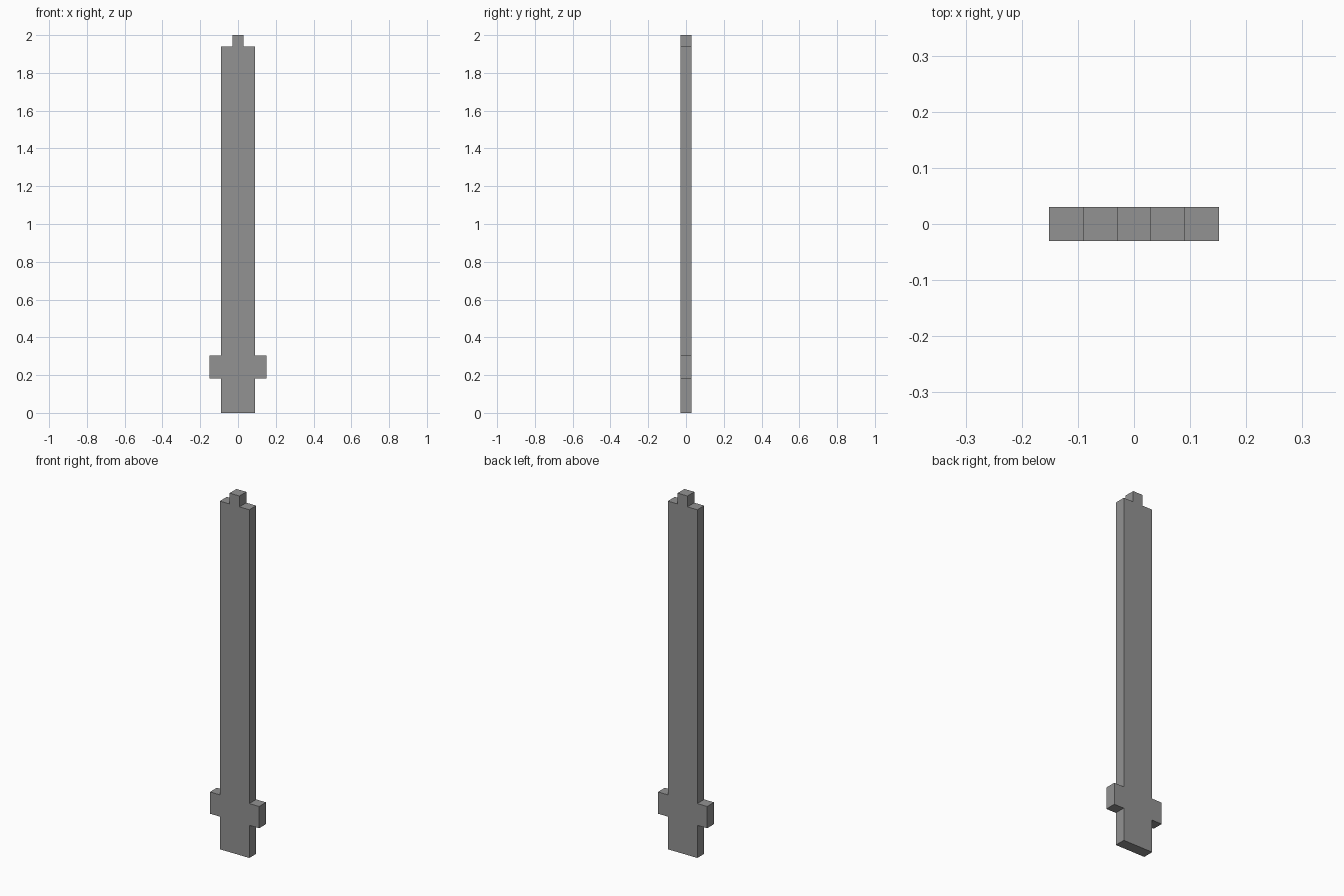
import bpy
import bmesh

cube = bpy.data.objects.get("Cube")
if cube:
    bpy.data.objects.remove(cube, do_unlink=True)

U = 2 / 33  # one grid step; the blade is one step thick

grey = bpy.data.materials.new("mid grey")
grey.use_nodes = True
colour = (0.29, 0.29, 0.29, 1)
grey.diffuse_color = colour
grey.node_tree.nodes["Principled BSDF"].inputs["Base Color"].default_value = colour

# Right half of the outline in grid steps: blade, crossguard, blade, tip
half = [(1.5, 0), (1.5, 3), (2.5, 3), (2.5, 5), (1.5, 5), (1.5, 32), (0.5, 32), (0.5, 33)]
outline = half + [(-x, z) for x, z in reversed(half)]

# Extrude the outline through the thickness
bm = bmesh.new()
front = bm.faces.new([bm.verts.new((x * U, -U / 2, z * U)) for x, z in outline])
extruded = bmesh.ops.extrude_face_region(bm, geom=[front], use_keep_orig=True)
back_verts = [g for g in extruded["geom"] if isinstance(g, bmesh.types.BMVert)]
bmesh.ops.translate(bm, verts=back_verts, vec=(0, U, 0))
bmesh.ops.recalc_face_normals(bm, faces=bm.faces)

mesh = bpy.data.meshes.new("flat_blade")
bm.to_mesh(mesh)
bm.free()
mesh.materials.append(grey)
blade = bpy.data.objects.new("flat_blade", mesh)
bpy.context.collection.objects.link(blade)
